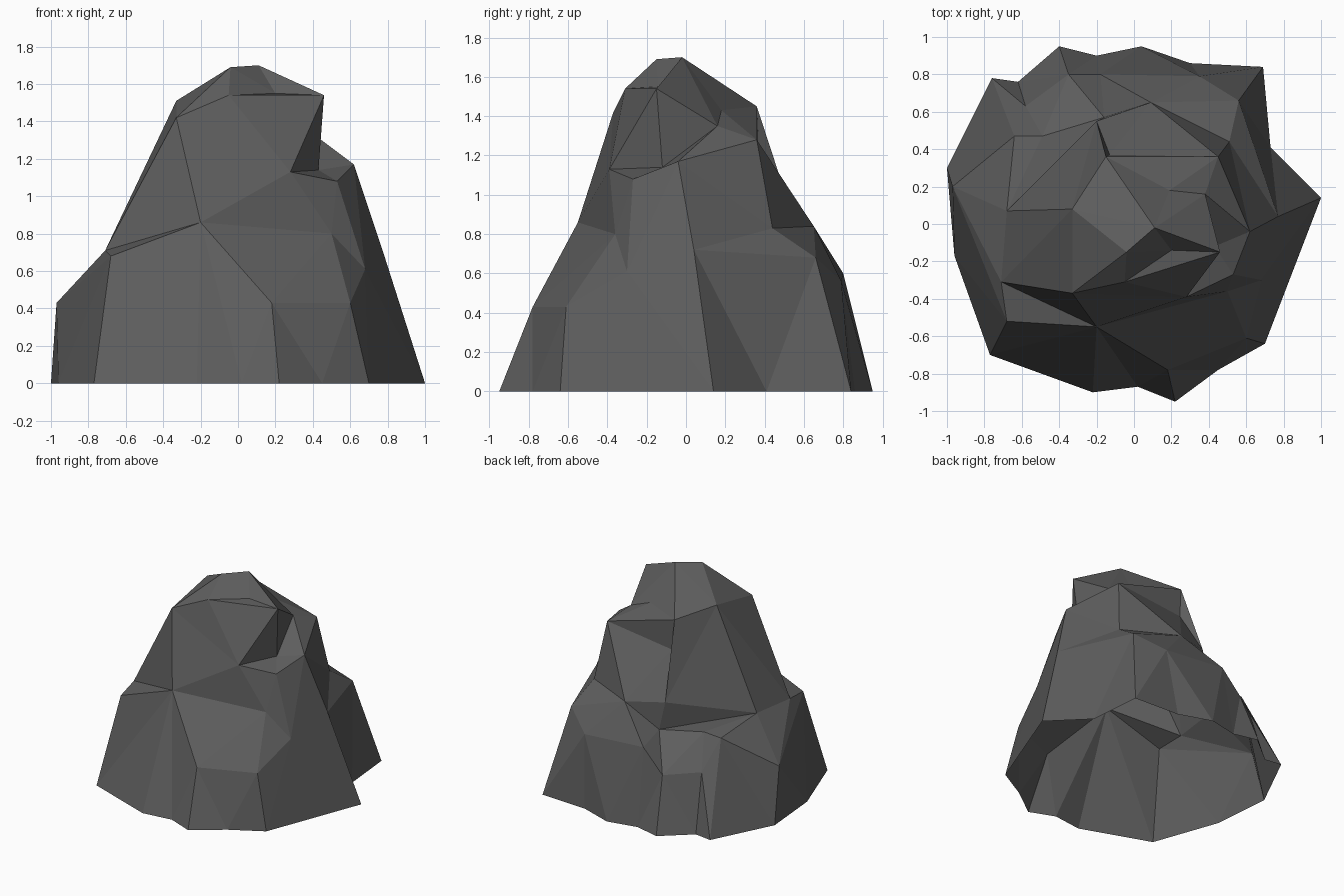
import bpy
import bmesh

default_cube = bpy.data.objects.get("Cube")
if default_cube:
    bpy.data.objects.remove(default_cube, do_unlink=True)

# Dark stone
stone = bpy.data.materials.new("dark grey stone")
stone.use_nodes = True
colour = (0.11, 0.11, 0.11, 1)
stone.diffuse_color = colour
stone.node_tree.nodes["Principled BSDF"].inputs["Base Color"].default_value = colour

# Corners shared by neighbouring contours
ledge_right = (.62, -.04, 1.17)
back_left_step = (-.64, .47, .67)
left_step = (-.68, .07, .73)
left_notch = (-.71, -.31, .71)
front_knee = (-.20, -.55, .86)
left_brow = (-.33, .08, 1.51)
front_brow = (-.33, -.37, 1.42)

# Contours, counter-clockwise from the right side, from the ground upwards
foot = [(x, y, 0) for x, y in (
    (1, .14), (.73, .41), (.69, .84), (.30, .86), (.04, .95), (-.20, .90),
    (-.40, .95), (-.62, .76), (-.76, .78), (-1, .30), (-.96, -.17),
    (-.77, -.70), (-.22, -.90), (.02, -.87), (.22, -.95), (.45, -.78),
    (.70, -.64))]

skirt = [
    (.77, .04, .72), (.56, .66, .68), (.35, .79, .56), (-.18, .80, .60),
    (-.35, .80, .42), (-.58, .63, .44), back_left_step, (-.97, .20, .43),
    (-.68, -.52, .68), front_knee, (.18, -.78, .43), (.60, -.61, .43),
    (.68, -.30, .61)]

shoulder = [
    ledge_right, (.51, .44, .83), (.09, .65, .84), (-.16, .57, .65),
    (-.49, .47, .68), back_left_step, left_step, left_notch, front_knee,
    (.50, -.36, .80), (.53, -.27, 1.08)]

rim = [
    ledge_right, (.45, .36, 1.28), (-.13, .37, 1.21), (-.20, .55, .87),
    left_step, left_brow, front_brow, (.28, -.39, 1.13), (.43, -.12, 1.14)]

crown = [
    (.38, .16, 1.35), (.19, .18, 1.43), (-.15, .36, 1.45), left_brow,
    front_brow, (-.05, -.31, 1.54), (.46, -.15, 1.54)]

peak = [(.11, -.02, 1.70), (-.04, -.15, 1.69), (.20, -.14, 1.55)]

bm = bmesh.new()
corners = {}


def corner(point):
    """Return the one vertex at this point, making it when it is new."""
    if point not in corners:
        corners[point] = bm.verts.new(point)
    return corners[point]


def facet(*points):
    """Add a triangle, unless two of its corners coincide."""
    if len(set(points)) > 2:
        bm.faces.new([corner(p) for p in points])


def stitch(lower, upper, steps):
    """Join two closed contours; each step advances along the (l)ower or (u)pper one."""
    i = j = 0
    for step in steps.replace(" ", ""):
        low = lower[i % len(lower)]
        high = upper[j % len(upper)]
        if step == "l":
            i += 1
            facet(low, lower[i % len(lower)], high)
        else:
            j += 1
            facet(low, upper[j % len(upper)], high)


# Bands of facets; the underside stays open
stitch(foot, skirt, "lu lu llu lu llu lu lu lu lu llu llu lu lu")
stitch(skirt, shoulder, "u lu llu lu lu lu lu lu llu llu u l")
stitch(shoulder, rim, "lu lu u lu llllu u lu llu lu")
stitch(rim, crown, "lu u llu lllu lu u lu l")
stitch(crown, peak, "lllu llu lu l")
facet(*peak)

mesh = bpy.data.meshes.new("boulder")
bm.to_mesh(mesh)
bm.free()
mesh.materials.append(stone)
boulder = bpy.data.objects.new("boulder", mesh)
bpy.context.collection.objects.link(boulder)
